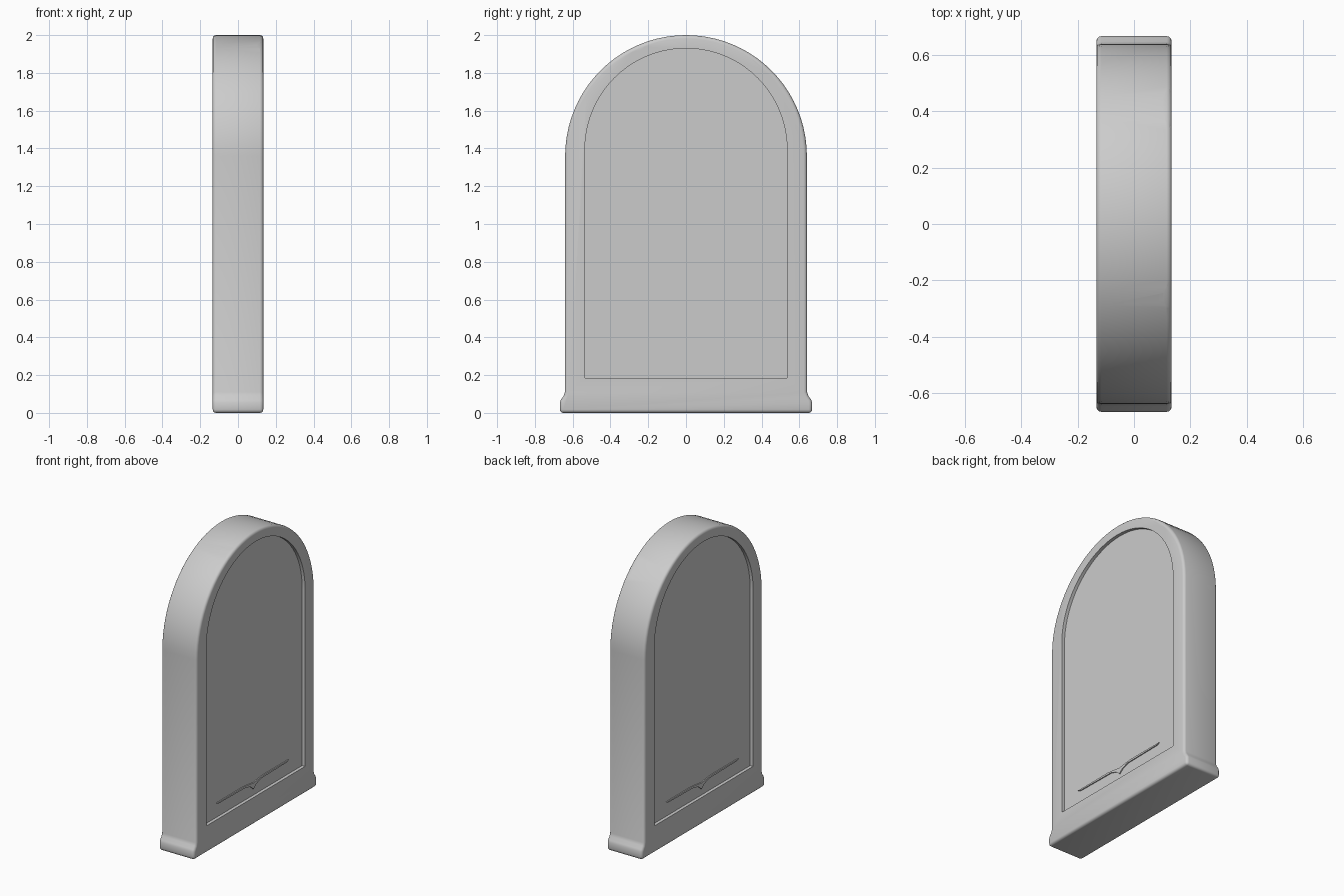
import bpy, bmesh, math
from mathutils import Vector

if "Cube" in bpy.data.objects:
    bpy.data.objects.remove(bpy.data.objects["Cube"])

HALF = 0.134      # half thickness
DEPTH = 0.022     # panel recess


def prism(name, outline, x0, x1):
    """Extrude a (y, z) outline from x0 to x1."""
    bm = bmesh.new()
    face = bm.faces.new([bm.verts.new((x0, y, z)) for y, z in outline])
    ext = bmesh.ops.extrude_face_region(bm, geom=[face])
    verts = [v for v in ext["geom"] if isinstance(v, bmesh.types.BMVert)]
    bmesh.ops.translate(bm, verts=verts, vec=(x1 - x0, 0, 0))
    bmesh.ops.recalc_face_normals(bm, faces=bm.faces)
    mesh = bpy.data.meshes.new(name)
    bm.to_mesh(mesh)
    bm.free()
    obj = bpy.data.objects.new(name, mesh)
    bpy.context.collection.objects.link(obj)
    return obj


def arch(radius, centre_z, right_side, steps=40):
    """Right side points (bottom up), round arch, mirrored left side."""
    top = [(radius * math.cos(math.pi * i / steps),
            centre_z + radius * math.sin(math.pi * i / steps)) for i in range(steps + 1)]
    return right_side + top + [(-y, z) for y, z in reversed(right_side)]


def cut(target, cutter):
    mod = target.modifiers.new("cut", 'BOOLEAN')
    mod.operation = 'DIFFERENCE'
    mod.solver = 'EXACT'
    mod.object = cutter
    cutter.hide_render = True
    return mod


# stone slab with flared foot and softened rim
foot = [(0.668, 0.0), (0.668, 0.055), (0.662, 0.07), (0.648, 0.09), (0.641, 0.11)]
slab = prism("headstone_slab", arch(0.64, 1.36, foot), -HALF, HALF)
bevel = slab.modifiers.new("rim", 'BEVEL')
bevel.width = 0.018
bevel.segments = 3
bevel.limit_method = 'ANGLE'
bevel.angle_limit = math.radians(60)

# recessed panels on both broad faces
cutters = []
panel = arch(0.535, 1.395, [(0.535, 0.185)])
for side, label in ((1, "right"), (-1, "left")):
    c = prism("panel_cutter_" + label, panel, side * (HALF - DEPTH), side * (HALF + 0.1))
    cut(slab, c)
    cutters.append(c)

# chips knocked out of the arch rim: angle round arch, length, depth
for i, (deg, length, depth) in enumerate(((49, 0.20, 0.035), (114, 0.10, 0.032))):
    a = math.radians(deg)
    bm = bmesh.new()
    bmesh.ops.create_icosphere(bm, subdivisions=2, radius=1)
    radial = Vector((0, math.cos(a), math.sin(a)))
    along = Vector((0, -math.sin(a), math.cos(a)))
    centre = Vector((HALF, 0, 1.36)) + radial * 0.64
    for v in bm.verts:
        x, y, z = v.co
        v.co = centre + Vector((x * depth, 0, 0)) + along * (y * length / 2) + radial * (z * 0.03)
    bmesh.ops.recalc_face_normals(bm, faces=bm.faces)
    mesh = bpy.data.meshes.new("chip_cutter")
    bm.to_mesh(mesh)
    bm.free()
    c = bpy.data.objects.new("chip_cutter_%d" % i, mesh)
    bpy.context.collection.objects.link(c)
    cut(slab, c)
    cutters.append(c)

bpy.context.view_layer.objects.active = slab
slab.select_set(True)
for mod in list(slab.modifiers):
    bpy.ops.object.modifier_apply(modifier=mod.name)
for c in cutters:
    bpy.data.objects.remove(c)
bpy.ops.object.shade_smooth_by_angle(angle=math.radians(35))

# thin relief rule with a small drop at its centre, on both panels
rule = [(-0.40, 0.285), (-0.38, 0.276), (-0.08, 0.272), (-0.03, 0.255), (0.0, 0.23),
        (0.03, 0.255), (0.08, 0.272), (0.36, 0.276), (0.38, 0.285),
        (0.11, 0.286), (0.06, 0.28), (0.0, 0.272), (-0.06, 0.28), (-0.11, 0.286)]
for side, label in ((1, "right"), (-1, "left")):
    base = HALF - DEPTH
    prism("relief_rule_" + label, rule, side * (base - 0.005), side * (base + 0.007))
